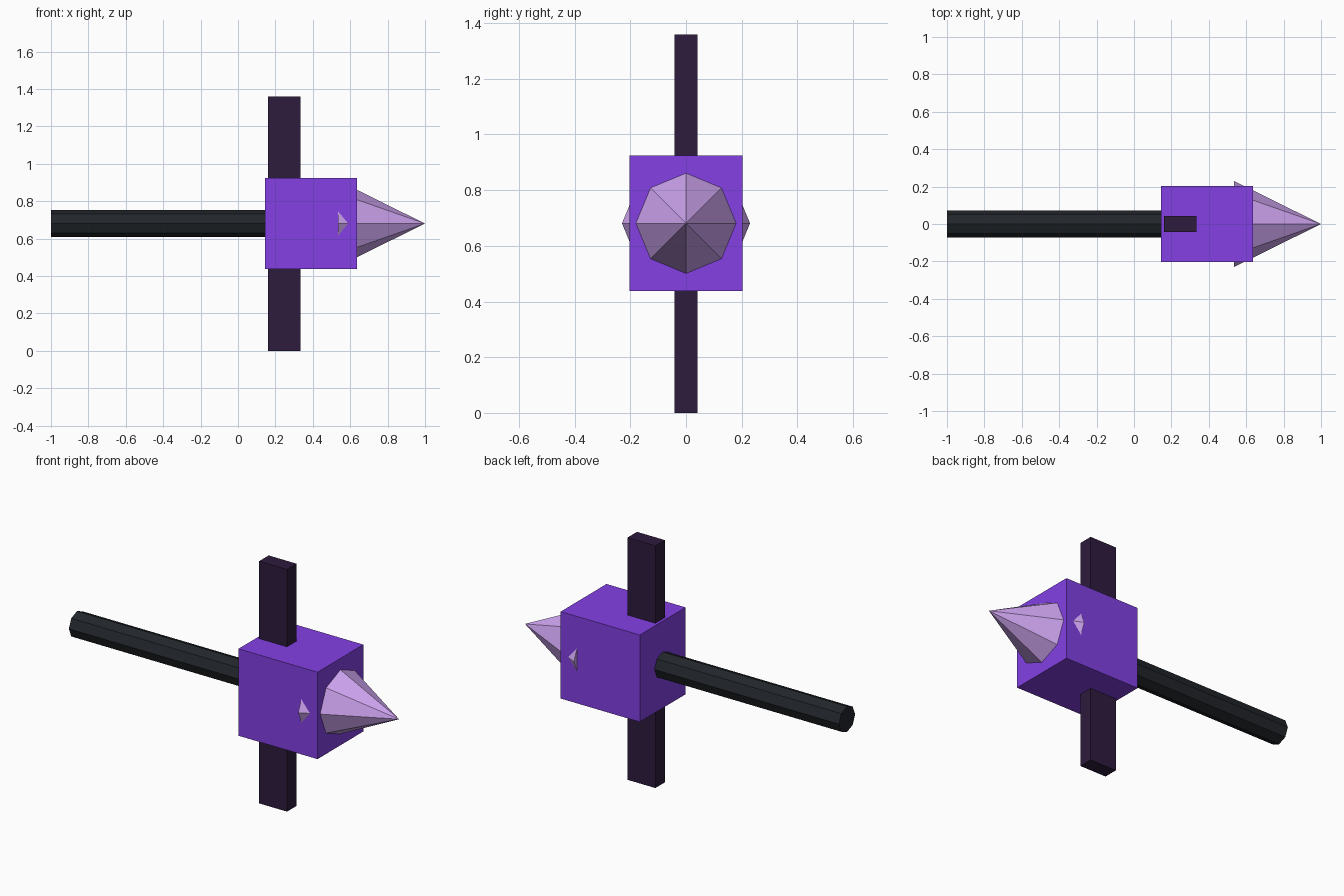
import bpy
from math import pi
from mathutils import Matrix

if "Cube" in bpy.data.objects:
    bpy.data.objects.remove(bpy.data.objects["Cube"])

AXIS_Z = 0.681  # height of the shaft axis


def material(name, hex_code):
    rgb = [int(hex_code[i:i + 2], 16) / 255 for i in (0, 2, 4)]
    linear = [c / 12.92 if c <= 0.04045 else ((c + 0.055) / 1.055) ** 2.4 for c in rgb]
    mat = bpy.data.materials.new(name)
    mat.diffuse_color = (*linear, 1)
    mat.use_nodes = True
    mat.node_tree.nodes["Principled BSDF"].inputs["Base Color"].default_value = mat.diffuse_color
    return mat


def finish(name, mat):
    obj = bpy.context.object
    obj.name = name
    obj.data.materials.append(mat)
    return obj


def box(name, x0, x1, half_y, z0, z1, mat):
    bpy.ops.mesh.primitive_cube_add(size=1, location=((x0 + x1) / 2, 0, (z0 + z1) / 2))
    obj = finish(name, mat)
    obj.data.transform(Matrix.Diagonal((x1 - x0, 2 * half_y, z1 - z0, 1)))
    return obj


def octagon_along_x(name, x0, x1, r0, r1, mat):
    bpy.ops.mesh.primitive_cone_add(vertices=8, radius1=r0, radius2=r1, depth=x1 - x0,
                                    location=((x0 + x1) / 2, 0, AXIS_Z))
    obj = finish(name, mat)
    obj.data.transform(Matrix.Rotation(pi / 2, 4, 'Y'))
    return obj


black = material("black", "22262b")
violet = material("violet", "8340e4")
lilac = material("lilac", "d0a6f2")
plum = material("plum", "2d1b3d")

# Long handle
octagon_along_x("handle", -1.0, 0.2, 0.072, 0.072, black)

# Block at the end of the handle
box("head_block", 0.145, 0.636, 0.203, 0.437, 0.925, violet)

# Spike whose base corners poke through the block sides
octagon_along_x("spike", 0.535, 1.0, 0.23, 0, lilac)

# Vertical bar running through the block
box("cross_bar", 0.161, 0.334, 0.042, 0.0, 1.36, plum)
